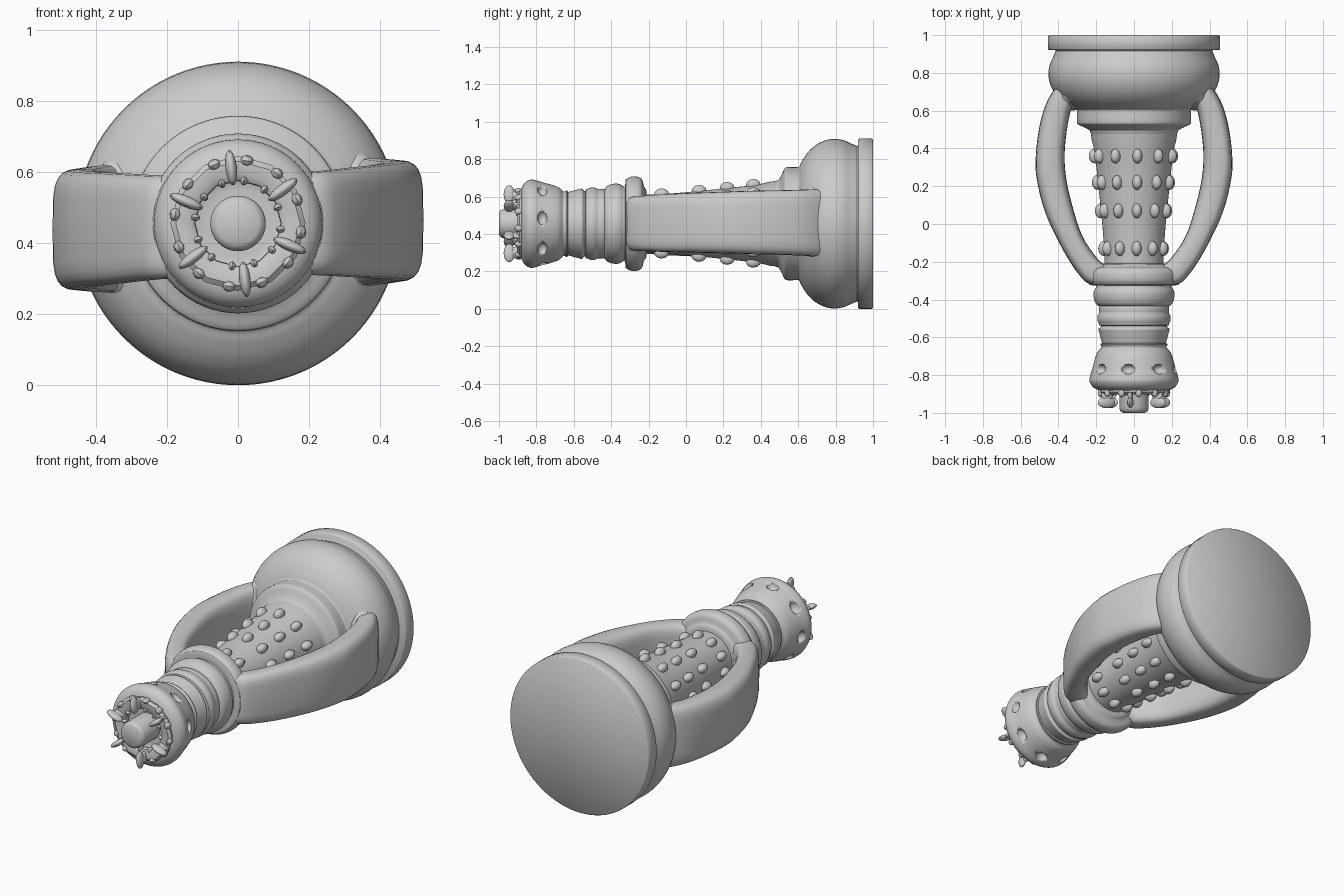
import bpy, bmesh
from math import sin, cos, pi, radians, copysign
from mathutils import Vector, Matrix

if "Cube" in bpy.data.objects:
    bpy.data.objects.remove(bpy.data.objects["Cube"])

CZ = 0.455  # height of the lengthwise axis


def finish(name, bm, angle=40):
    bmesh.ops.remove_doubles(bm, verts=bm.verts, dist=1e-5)
    bmesh.ops.recalc_face_normals(bm, faces=bm.faces)
    me = bpy.data.meshes.new(name)
    bm.to_mesh(me)
    bm.free()
    ob = bpy.data.objects.new(name, me)
    bpy.context.collection.objects.link(ob)
    bpy.ops.object.select_all(action='DESELECT')
    ob.select_set(True)
    bpy.context.view_layer.objects.active = ob
    bpy.ops.object.shade_smooth_by_angle(angle=radians(angle))
    return ob


def spline(pts, n=5):
    p = [Vector(q) for q in pts]
    p = [p[0]] + p + [p[-1]]
    out = []
    for a, b, c, d in zip(p, p[1:], p[2:], p[3:]):
        for i in range(n):
            t = i / n
            out.append(0.5 * (2 * b + (c - a) * t + (2 * a - 5 * b + 4 * c - d) * t * t
                              + (3 * b - a - 3 * c + d) * t ** 3))
    return out + [p[-1]]


def loft(bm, rings):
    loops = [[bm.verts.new(v) for v in r] for r in rings]
    n = len(loops[0])
    for a, b in zip(loops, loops[1:]):
        for i in range(n):
            j = (i + 1) % n
            bm.faces.new((a[i], a[j], b[j], b[i]))
    return loops


def lathe(name, profile, smooth=True, seg=64, angle=40):
    """Revolve (y, radius) points around the lengthwise axis."""
    pts = spline(profile) if smooth else profile
    bm = bmesh.new()
    loft(bm, [[(max(r, 0) * cos(2 * pi * i / seg), y, CZ + max(r, 0) * sin(2 * pi * i / seg))
               for i in range(seg)] for y, r in pts])
    return finish(name, bm, angle)


def blob(bm, y, r, deg, size, seg=16):
    """Ellipsoid at axis position y and radius r; size = radial, along axis, sideways."""
    m = (Matrix.Translation((0, y, CZ)) @ Matrix.Rotation(-radians(deg), 4, 'Y')
         @ Matrix.Translation((r, 0, 0)) @ Matrix.Diagonal((*size, 1)))
    bmesh.ops.create_uvsphere(bm, u_segments=seg, v_segments=seg // 2 + 2, radius=1, matrix=m)


# base plate
lathe("base_plate", [(1, 0), (1, .45), (.995, .455), (.925, .455), (.92, .45), (.92, 0)], False, 96, 50)

# bulging foot with the stepped collar
lathe("foot", [(.93, 0), (.93, .40), (.915, .415), (.88, .43), (.84, .447), (.79, .453), (.74, .444),
               (.69, .418), (.65, .38), (.62, .335), (.605, .305), (.59, .302), (.54, .302),
               (.525, .292), (.51, .26), (.495, .235), (.48, .228), (.47, .20), (.47, 0)], seg=96)

# tapered shaft
lathe("shaft", [(.5, 0), (.5, .23), (.45, .225), (.38, .208), (.2, .188), (0, .168),
                (-.15, .156), (-.25, .156), (-.25, 0)], False)

# rows of studs around the shaft
bm = bmesh.new()
for y, r in ((.36, .208), (.22, .192), (.07, .176), (-.13, .158)):
    for k in range(11):
        blob(bm, y, r, 85 + k * 360 / 11, (.032, .04, .026), 12)
finish("studs", bm)

# ring where the side arms meet
lathe("arm_ring", [(-.21, 0), (-.21, .16), (-.225, .20), (-.235, .235), (-.255, .25), (-.29, .252),
                   (-.315, .24), (-.325, .21), (-.325, 0)])

# neck rings and neck
lathe("neck_ring_large", [(-.32, 0), (-.32, .18), (-.335, .20), (-.36, .213), (-.39, .213),
                          (-.42, .203), (-.435, .185), (-.44, .16), (-.44, 0)])
lathe("neck_ring_small", [(-.46, 0), (-.46, .165), (-.475, .187), (-.50, .194), (-.525, .187),
                          (-.54, .165), (-.54, 0)])
lathe("neck", [(-.42, 0), (-.42, .175), (-.53, .172), (-.555, .187), (-.575, .184), (-.65, .165),
               (-.68, .165), (-.68, 0)])

# flared head with a recessed face
head = lathe("head", [(-.63, 0), (-.63, .165), (-.655, .172), (-.68, .194), (-.72, .209), (-.77, .222),
                      (-.815, .235), (-.84, .233), (-.865, .215), (-.88, .185), (-.882, .15),
                      (-.872, .125), (-.845, .115), (-.845, 0)])

# dimples around the head
bm = bmesh.new()
for k in range(8):
    blob(bm, -.768, .225, 8 + 45 * k, (.035, .027, .037))
cutter = finish("dimple_cutter", bm)
cutter.hide_render = True
cutter.hide_set(True)
mod = head.modifiers.new("dimples", 'BOOLEAN')
mod.object = cutter
mod.operation = 'DIFFERENCE'

# central knob and faceted face ring
lathe("knob", [(-.84, .078), (-.975, .078), (-.99, .073), (-1, .058), (-1, 0)], False, 32)
lathe("face_ring", [(-.86, .185), (-.89, .19), (-.903, .175), (-.903, .14), (-.89, .122),
                    (-.86, .12)], False, 12)

# claws standing on the face, with small teeth round the recess
bm = bmesh.new()
for k in range(6):
    a = 97 + 60 * k
    blob(bm, -.945, .158, a, (.05, .03, .016))
    blob(bm, -.905, .155, a, (.032, .045, .014))
for k in range(12):
    blob(bm, -.885, .122, 22 + 30 * k, (.014, .025, .010), 8)
    blob(bm, -.893, .178, 22 + 30 * k, (.016, .025, .018), 8)
finish("claws", bm)

# bowed side arms: outer edge x, y, inner edge x, y, half height
ARM = [(.08, -.325, .08, -.215, .145), (.22, -.322, .15, -.215, .145), (.29, -.27, .20, -.175, .148),
       (.38, -.13, .275, -.06, .155), (.47, .06, .33, .11, .161), (.515, .24, .36, .25, .166),
       (.52, .36, .367, .38, .170), (.50, .52, .35, .53, .173), (.455, .66, .32, .64, .178),
       (.36, .80, .25, .74, .185)]


def arm(name, side):
    rings, tilt = [], radians(1.5)
    for row in ARM:
        ring = []
        for i in range(24):
            c, s = cos(2 * pi * i / 24), sin(2 * pi * i / 24)
            u = 0.5 + 0.5 * copysign(abs(c) ** .6, c)
            h = row[4] * copysign(abs(s) ** .45, s)
            x = side * (row[2] + (row[0] - row[2]) * u)
            ring.append((x, row[3] + (row[1] - row[3]) * u, CZ - .005 + h + x * sin(tilt)))
        rings.append(ring)
    bm = bmesh.new()
    tubes = loft(bm, [[tuple(v) for v in r] for r in zip(*[spline(c, 4) for c in zip(*rings)])])
    bm.faces.new(tubes[0])
    bm.faces.new(tubes[-1])
    finish(name, bm, 60)


arm("arm_right", 1)
arm("arm_left", -1)

# fillets blending each arm into the foot
bm = bmesh.new()
for a in (1.5, 181.5):
    blob(bm, .69, .33, a, (.10, .09, .20), 24)
finish("arm_fillets", bm)
